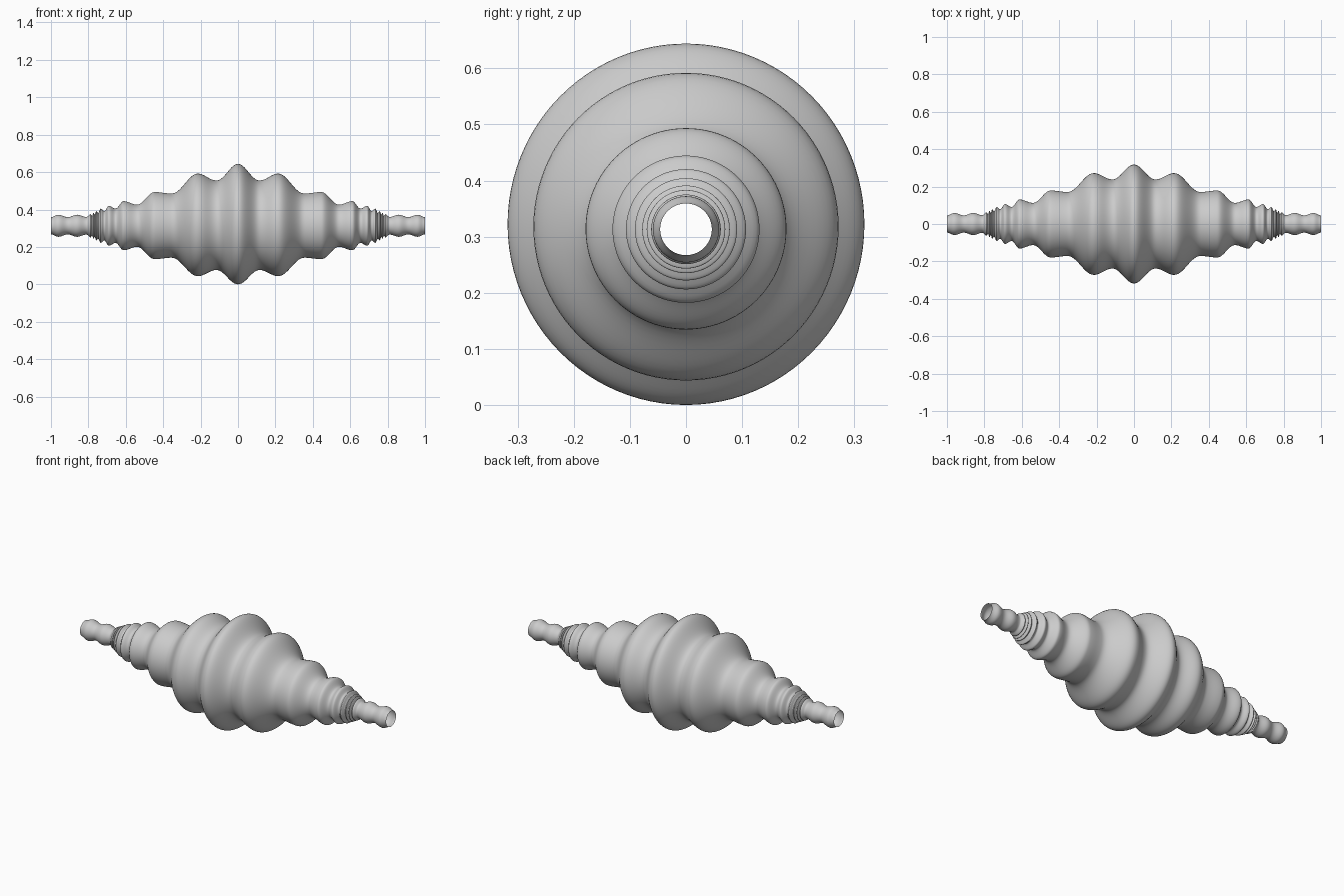
import bpy, bmesh, math

if "Cube" in bpy.data.objects:
    bpy.data.objects.remove(bpy.data.objects["Cube"])

AXIS_Z = 0.313
SEGS = 96

# Ridge and groove extremes along the positive half: (x, radius)
KEYS = [(0, .318), (.115, .238), (.215, .272), (.355, .171), (.445, .179),
        (.54, .113), (.612, .131), (.655, .091), (.69, .107), (.715, .079),
        (.734, .091), (.748, .069), (.758, .078), (.766, .060), (.773, .070),
        (.780, .053), (.788, .062), (.81, .047), (.86, .059), (.91, .046),
        (.96, .059), (1.0, .046)]

# Ease smoothly between successive extremes
half = [KEYS[0]]
for (x0, r0), (x1, r1) in zip(KEYS, KEYS[1:]):
    n = 14 if x1 - x0 > .06 else 8
    for i in range(1, n + 1):
        t = i / n
        half.append((x0 + (x1 - x0) * t,
                     r0 + (r1 - r0) * (1 - math.cos(math.pi * t)) / 2))
profile = [(-x, r) for x, r in reversed(half[1:])] + half

# Revolve around the x axis; the widest ridge swells slightly upwards
bm = bmesh.new()
rings = []
for x, r in profile:
    k = (r / .318) ** 4
    ring = []
    for j in range(SEGS):
        a = 2 * math.pi * j / SEGS
        z = AXIS_Z + .009 * k + (r + .004 * k) * math.sin(a)
        ring.append(bm.verts.new((x, r * math.cos(a), z)))
    rings.append(ring)
for A, B in zip(rings, rings[1:]):
    for j in range(SEGS):
        k = (j + 1) % SEGS
        bm.faces.new((A[j], A[k], B[k], B[j]))
bmesh.ops.recalc_face_normals(bm, faces=bm.faces[:])
for f in bm.faces:
    f.smooth = True

# Open-ended rippled spindle
mesh = bpy.data.meshes.new("rippled_spindle")
bm.to_mesh(mesh)
bm.free()
obj = bpy.data.objects.new("rippled_spindle", mesh)
bpy.context.collection.objects.link(obj)
